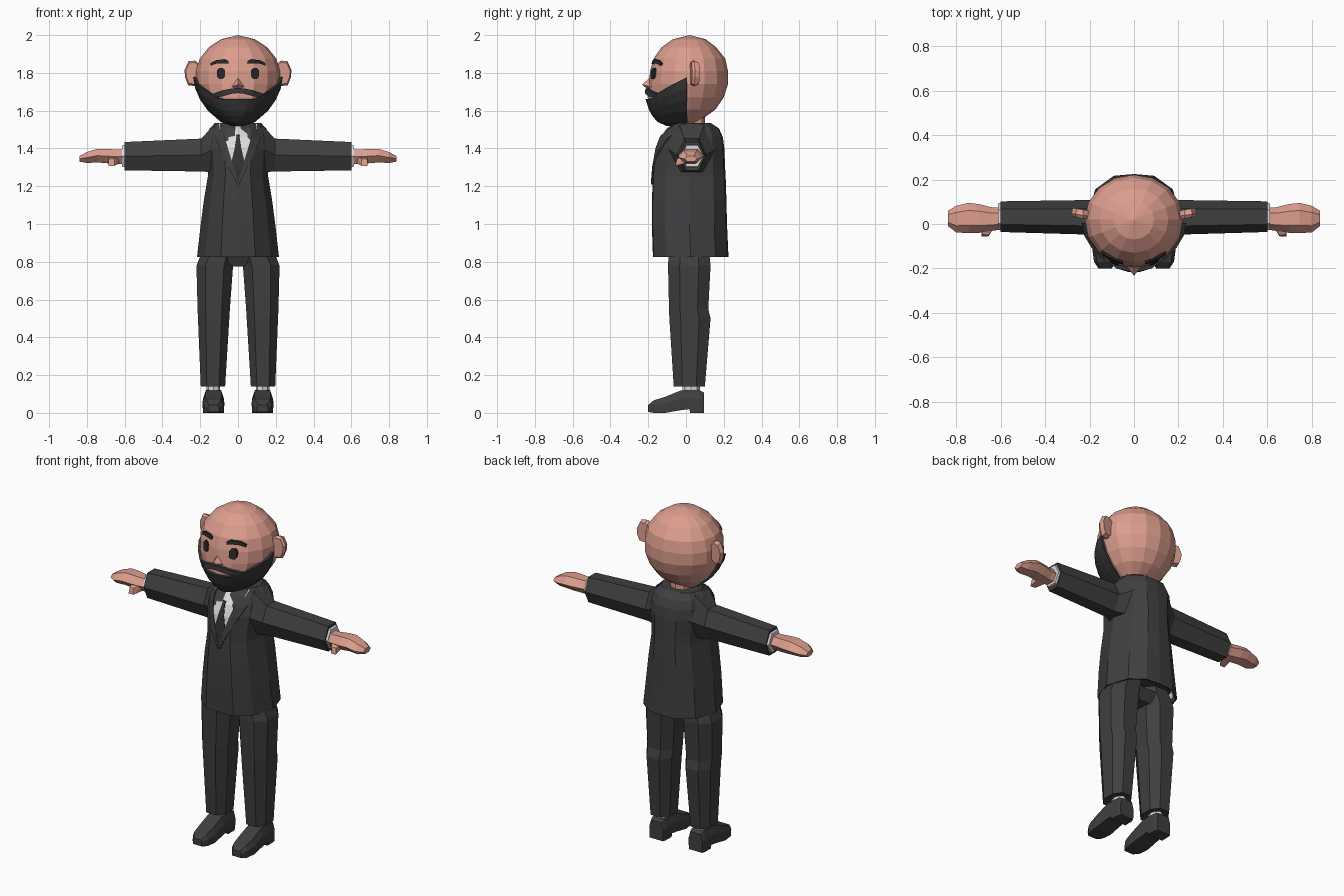
import bpy, bmesh, math

if "Cube" in bpy.data.objects:
    bpy.data.objects.remove(bpy.data.objects["Cube"])

def mat(name, r, g, b):
    m = bpy.data.materials.new(name)
    m.diffuse_color = (r, g, b, 1)
    m.use_nodes = True
    m.node_tree.nodes["Principled BSDF"].inputs["Base Color"].default_value = m.diffuse_color
    return m

SKIN = mat("skin", .72, .34, .27)
SUIT = mat("suit charcoal", .050, .050, .052)
BEARD = mat("beard dark grey", .039, .039, .040)
BROW = mat("brow black", .020, .020, .021)
WHITE = mat("shirt white", .72, .72, .72)
TIE = mat("tie dark", .032, .032, .034)

def finish(name, bm, m):
    bmesh.ops.remove_doubles(bm, verts=bm.verts, dist=.0005)
    bmesh.ops.recalc_face_normals(bm, faces=bm.faces)
    me = bpy.data.meshes.new(name)
    bm.to_mesh(me)
    bm.free()
    me.materials.append(m)
    ob = bpy.data.objects.new(name, me)
    bpy.context.collection.objects.link(ob)
    return ob

def loft(name, rings, m, caps=True):
    bm = bmesh.new()
    vs = [[bm.verts.new(p) for p in r] for r in rings]
    n = len(vs[0])
    for a, b in zip(vs, vs[1:]):
        for i in range(n):
            j = (i + 1) % n
            bm.faces.new((a[i], a[j], b[j], b[i]))
    if caps:
        bm.faces.new(vs[0])
        bm.faces.new(vs[-1])
    return finish(name, bm, m)

def hull(name, pts, m):
    bm = bmesh.new()
    for p in pts:
        bm.verts.new(p)
    bmesh.ops.convex_hull(bm, input=bm.verts)
    return finish(name, bm, m)

def plate(name, sections, surf, off, m, back=.012):
    """Thin plate hugging a surface y = surf(x, z); sections are lists of (x, z)."""
    rings = [[(x, surf(x, z) - off, z) for x, z in s] +
             [(x, surf(x, z) + back, z) for x, z in reversed(s)] for s in sections]
    return loft(name, rings, m)

def interp(rows, z):
    rows = sorted(rows)
    z = min(max(z, rows[0][0]), rows[-1][0])
    for a, b in zip(rows, rows[1:]):
        if z <= b[0]:
            f = (z - a[0]) / (b[0] - a[0])
            return [p + (q - p) * f for p, q in zip(a, b)][1:]

# Head: rows of (z, half width, front y, back y)
HEAD = [(2.0, 0, .02, .02), (1.978, .09, -.07, .105), (1.935, .155, -.13, .16),
        (1.875, .203, -.172, .208), (1.81, .222, -.19, .222), (1.74, .222, -.197, .222),
        (1.67, .195, -.203, .200), (1.605, .152, -.183, .155), (1.545, .085, -.148, .07),
        (1.525, .05, -.10, .04)]

def head_pt(t, z, off=0):
    w, f, b = interp(HEAD, z)
    c = .02
    r = (c - f if math.cos(t) > 0 else b - c) + off
    return ((w + off) * math.sin(t), c - r * math.cos(t), z)

def face_y(x, z):
    w = interp(HEAD, z)[0]
    return head_pt(math.asin(max(-1, min(1, x / w))), z)[1]

loft("head", [[head_pt(2 * math.pi * i / 16, r[0]) for i in range(16)] for r in HEAD], SKIN)
hull("nose", [(0, -.185, 1.78), (0, -.233, 1.738), (.04, -.183, 1.725),
              (-.04, -.183, 1.725), (0, -.20, 1.712)], SKIN)
loft("neck", [[(.062 * math.cos(a * math.pi / 4), .045 + .055 * math.sin(a * math.pi / 4), z)
               for a in range(8)] for z in (1.48, 1.6)], SKIN)

# Beard: shell over the lower front of the head
sections = []
for i in range(13):
    t = math.radians(-86 + 172 * i / 12)
    top = 1.662 + max(0, (abs(math.degrees(t)) - 28) / 58) * .115
    zs = [top + (1.54 - top) * k / 4 for k in range(5)]
    outer = [head_pt(t, z, .014) for z in zs]
    outer.append((outer[-1][0] * .5, outer[-1][1] * .6 - .01, 1.518))
    inner = [head_pt(t, z, -.02) for z in reversed(zs)]
    sections.append(outer + inner)
loft("beard", sections, BEARD)
plate("moustache", [[(x, z0), (x, z1)] for x, z0, z1 in
                    [(-.135, 1.665, 1.69), (-.08, 1.676, 1.708), (-.03, 1.69, 1.718), (0, 1.693, 1.716),
                     (.03, 1.69, 1.718), (.08, 1.676, 1.708), (.135, 1.665, 1.69)]],
      face_y, .016, BEARD)

# Eyes, brows and ears
for s, side in ((1, "left"), (-1, "right")):
    plate(side + "_eye", [[(s * (.09 - w), z), (s * (.09 + w), z)] for z, w in
          [(1.768, .010), (1.780, .020), (1.814, .020), (1.827, .010)]], face_y, .006, BROW)
    plate(side + "_brow", [[(s * x, a), (s * x, b)] for x, a, b in
          [(.05, 1.848, 1.862), (.07, 1.85, 1.873), (.115, 1.849, 1.867), (.145, 1.838, 1.852)]],
          face_y, .009, BROW)
    ear = [(.195, 1.84), (.228, 1.865), (.262, 1.862), (.283, 1.815), (.280, 1.775),
           (.264, 1.735), (.228, 1.73), (.195, 1.76)]
    loft(side + "_ear", [[(s * (.235 + (x - .235) * k), y + (x - .2) * .15, 1.8 + (z - 1.8) * k)
                          for x, z in ear] for y, k in ((.02, .85), (.035, 1), (.06, .85))], SKIN)

# Jacket: rows of (z, half width, front y, back y) and a half cross-section
JACKET = [(.825, .217, -.175, .225), (1.0, .197, -.181, .217), (1.13, .180, -.180, .214),
          (1.25, .160, -.176, .210), (1.30, .160, -.172, .207), (1.40, .172, -.155, .203),
          (1.46, .168, -.132, .195), (1.505, .150, -.10, .175), (1.535, .122, -.055, .13)]
HALF = [(0, 0), (.42, .01), (.8, .18), (1, .5), (.8, .83), (.42, .98), (0, 1)]
SECTION = HALF + [(-x, y) for x, y in HALF[-2:0:-1]]

def jacket_y(x, z):
    w, f, b = interp(JACKET, z)
    return f + (b - f) * interp(HALF[:4], abs(x) / w)[0]

def jacket_ring(z, w, f, b, k=1):
    c = (f + b) / 2
    return [(w * u * k, c + (f + (b - f) * v - c) * k, z) for u, v in SECTION]

loft("jacket", [jacket_ring(.89, *JACKET[0][1:], .9), jacket_ring(*JACKET[0], .965)] +
     [jacket_ring(*r) for r in JACKET], SUIT)
loft("shirt_hem", [jacket_ring(z, *JACKET[0][1:], .905) for z in (.84, .89)], WHITE, False)
plate("shirt_front", [[(-x, z), (0, z), (x, z)] for z, x in
      [(1.532, .10), (1.505, .098), (1.46, .078), (1.40, .058), (1.30, .022)]], jacket_y, .004, WHITE)
plate("tie", [[(-x, z), (0, z), (x, z)] for z, x in
      [(1.475, .010), (1.46, .009), (1.40, .018), (1.33, .034), (1.30, .026), (1.21, .002)]],
      jacket_y, .007, TIE)
for s, side in ((1, "left"), (-1, "right")):
    plate(side + "_lapel", [[(s * a, z), (s * b, z)] for z, a, b in
          [(1.532, .085, .118), (1.505, .085, .135), (1.46, .070, .122), (1.40, .053, .098),
           (1.30, .022, .05), (1.21, 0, .006)]], jacket_y, .009, SUIT)

# Arms: rows of (x, centre y, half y, centre z, half z), six-sided
HEX = [(1, 0), (.5, 1), (-.5, 1), (-1, 0), (-.5, -1), (.5, -1)]

def limb(name, s, rows, m):
    loft(name, [[(s * x, cy + hy * u, cz + hz * v) for u, v in HEX]
                for x, cy, hy, cz, hz in rows], m)

for s, side in ((1, "left"), (-1, "right")):
    limb(side + "_sleeve", s, [(.125, .03, .13, 1.40, .126), (.195, .03, .078, 1.365, .087),
                               (.60, .033, .069, 1.359, .075)], SUIT)
    limb(side + "_cuff", s, [(.59, .033, .062, 1.36, .060), (.613, .033, .060, 1.36, .056)], WHITE)
    limb(side + "_hand", s, [(.60, .025, .05, 1.357, .038), (.64, .022, .053, 1.356, .038),
                             (.70, .025, .065, 1.360, .038), (.745, .027, .068, 1.362, .036),
                             (.80, .022, .060, 1.352, .029), (.838, .025, .034, 1.345, .015)], SKIN)
    hull(side + "_thumb", [(s * x, y, z) for x, y, z in
         [(.62, .01, 1.325), (.62, 0, 1.365), (.685, .01, 1.325), (.69, 0, 1.365), (.655, -.055, 1.308),
          (.686, -.056, 1.308), (.655, -.05, 1.345), (.684, -.048, 1.345)]], SKIN)

# Trousers: rows of (z, inner x, outer x, front y, back y), eight-sided
OCT = [(-.5, -1), (.5, -1), (1, -.45), (1, .45), (.5, 1), (-.5, 1), (-1, .45), (-1, -.45)]
for s, side in ((1, "left"), (-1, "right")):
    loft(side + "_trouser_leg",
         [[(s * ((a + b) / 2 + (b - a) / 2 * u), (f + k) / 2 + (k - f) / 2 * v, z) for u, v in OCT]
          for z, a, b, f, k in [(.14, .068, .197, -.065, .10), (.50, .046, .212, -.088, .130),
                                (.55, .043, .214, -.09, .118), (.78, .026, .220, -.095, .130),
                                (.88, .005, .18, -.09, .12)]], SUIT)
    loft(side + "_sock", [[(s * .13 + .036 * math.cos(i * math.pi / 4),
                            .027 + .046 * math.sin(i * math.pi / 4), z) for i in range(8)]
                          for z in (.09, .16)], WHITE)
    # Shoe: rows of (y, half width, bottom, top)
    loft(side + "_shoe",
         [[(s * .13 + w * u, y, z0 + (z1 - z0) * v) for u, v in
           [(-.95, 0), (.95, 0), (1, .6), (.75, 1), (-.75, 1), (-1, .6)]]
          for y, w, z0, z1 in [(.096, .046, 0, .108), (.075, .052, 0, .118), (.022, .053, 0, .122),
                               (.018, .053, .02, .122), (-.03, .055, .014, .118), (-.11, .058, 0, .085),
                               (-.17, .050, 0, .067), (-.20, .030, .005, .042)]], SUIT)
hull("trouser_seat", [(sx * x, y, z) for sx in (1, -1) for x, y, z in
     [(.035, -.06, .775), (.035, .09, .775), (.09, -.09, .84), (.09, .12, .84)]], SUIT)
